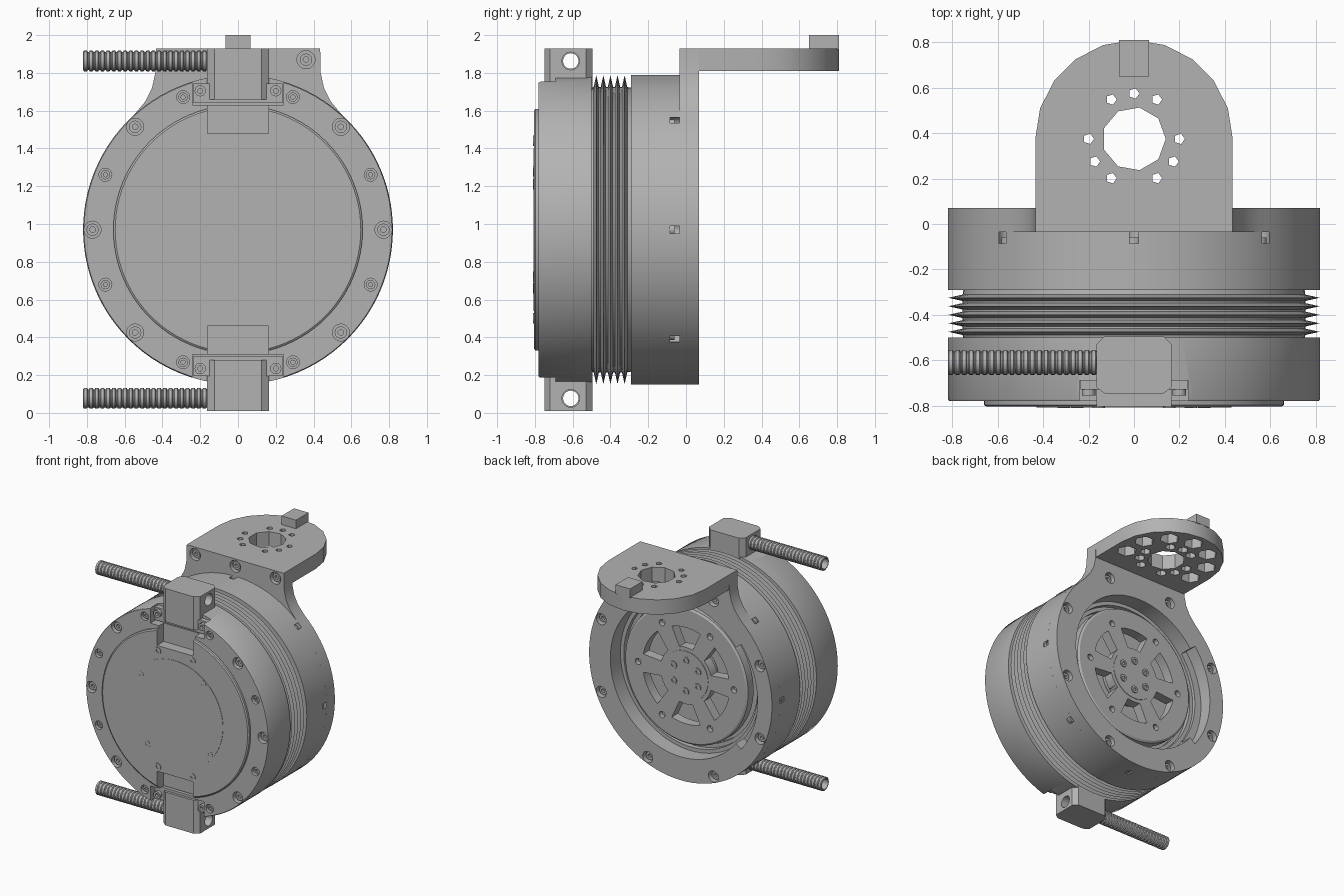
import bpy, bmesh
from math import sin, cos, pi, radians

cube = bpy.data.objects.get("Cube")
if cube:
    bpy.data.objects.remove(cube)

grey = bpy.data.materials.new("machined_grey")
grey.use_nodes = True
grey.diffuse_color = (0.45, 0.45, 0.45, 1)
grey.node_tree.nodes["Principled BSDF"].inputs["Base Color"].default_value = (0.45, 0.45, 0.45, 1)

C = 0.97  # height of the main axis
R = 0.82  # main radius
PLACE = {"x": lambda u, v, w: (w, u, v),
         "y": lambda u, v, w: (u, w, v),
         "z": lambda u, v, w: (u, v, w)}


def finish(name, bm):
    bmesh.ops.remove_doubles(bm, verts=bm.verts, dist=1e-5)
    bmesh.ops.recalc_face_normals(bm, faces=bm.faces)
    me = bpy.data.meshes.new(name)
    bm.to_mesh(me)
    bm.free()
    me.materials.append(grey)
    ob = bpy.data.objects.new(name, me)
    bpy.context.scene.collection.objects.link(ob)
    shade(me)
    return ob


def shade(me):
    me.shade_smooth()
    me.set_sharp_from_angle(angle=radians(32))


def prism(name, axis, outline, a, b):
    """Extrude a 2D outline along an axis from a to b."""
    bm = bmesh.new()
    put = PLACE[axis]
    low = [bm.verts.new(put(u, v, a)) for u, v in outline]
    top = [bm.verts.new(put(u, v, b)) for u, v in outline]
    bm.faces.new(low)
    bm.faces.new(top)
    for i in range(len(low)):
        j = (i + 1) % len(low)
        bm.faces.new((low[i], low[j], top[j], top[i]))
    return finish(name, bm)


def lathe(name, axis, centre, profile, seg=96, closed=False):
    """Turn (radius, position) points about an axis."""
    bm = bmesh.new()
    put = PLACE[axis]
    rings = [[bm.verts.new(put(centre[0] + r * cos(2 * pi * k / seg),
                               centre[1] + r * sin(2 * pi * k / seg), w))
              for k in range(seg)] for r, w in profile]
    if closed:
        rings.append(rings[0])
    for p, q in zip(rings, rings[1:]):
        for k in range(seg):
            m = (k + 1) % seg
            bm.faces.new((p[k], p[m], q[m], q[k]))
    return finish(name, bm)


def arc(u, v, r, start, end, n):
    return [(u + r * cos(radians(start + (end - start) * i / n)),
             v + r * sin(radians(start + (end - start) * i / n))) for i in range(n + 1)]


def rod(axis, u, v, r, a, b, seg=20):
    return prism("cutter", axis, arc(u, v, r, 0, 360 - 360 / seg, seg - 1), a, b)


def box(name, x0, x1, y0, y1, z0, z1):
    return prism(name, "z", [(x0, y0), (x1, y0), (x1, y1), (x0, y1)], z0, z1)


def cut(ob, cutters):
    """Subtract the cutters for good, then discard them."""
    for c in cutters:
        c.hide_render = True
        mod = ob.modifiers.new("cut", "BOOLEAN")
        mod.operation = "DIFFERENCE"
        mod.solver = "EXACT"
        mod.object = c
    graph = bpy.context.evaluated_depsgraph_get()
    me = bpy.data.meshes.new_from_object(ob.evaluated_get(graph))
    ob.modifiers.clear()
    ob.data = me
    shade(me)
    for c in cutters:
        bpy.data.objects.remove(c)


def screw(name, x, z, face, depth, r):
    """Socket-head screw; face is its outer end, depth is signed inward."""
    lathe(name, "y", (x, z), [(0, face + depth * 0.6), (r * 0.45, face + depth * 0.6),
                              (r * 0.45, face), (r, face), (r, face + depth),
                              (0, face + depth)], 12)


def polar(r, deg):
    return r * cos(radians(deg)), C + r * sin(radians(deg))


# Front housing with edge notches, screw holes and connector recesses
housing = lathe("front_housing", "y", (0, C), [(0, -.78), (R - .005, -.78), (R, -.77), (R, -.5), (0, -.5)])
cutters = []
for k in range(8):
    x, z = polar(.77, 45 * k)
    if k % 4 != 2:
        cutters.append(rod("y", x, z, .045, -.82, -.735))
        screw("front_edge_screw", x, z, -.76, .03, .033)
    x, z = polar(.76, 45 * k + 22.5)
    cutters.append(rod("y", x, z, .034, -.82, -.75))
    screw("front_face_screw", x, z, -.765, .02, .025)
cover = lathe("front_cover", "y", (0, C), [(0, -.805), (.65, -.805), (.66, -.798), (.66, -.775), (0, -.775)])
slots = []
for s in (1, -1):
    za, zb, zc = C + s * .51, C + s * .66, C + s * .9
    cutters.append(box("cutter", -.24, .24, -.9, -.69, min(zb, zc), max(zb, zc)))
    for group in (cutters, slots):
        group.append(box("cutter", -.162, .162, -.9, -.72, min(za, zc), max(za, zc)))
cut(housing, cutters)
cut(cover, slots)
lathe("cover_cap", "y", (0, C), [(0, -.808), (.43, -.808), (.43, -.8), (0, -.8)])
for x, z in ((-.155, 1.44), (.155, 1.44), (.25, 1.28), (-.31, 1.21),
             (-.25, .66), (.31, .72), (-.155, .5), (.155, .5)):
    screw("cover_screw", x, z, -.81, .02, .028)

# Bellows with thin sharp fins
profile = [(0, -.51), (.75, -.51)]
for k in range(5):
    y = -.475 + .0375 * k
    profile += [(.755, y - .014), (.818, y), (.755, y + .014)]
lathe("bellows", "y", (0, C), profile + [(.75, -.28), (0, -.28)], 64)

# Rear housing with stepped cavity
rear = lathe("rear_housing", "y", (0, C),
             [(0, -.29), (R, -.29), (R, -.035), (.63, -.035), (.63, -.06), (.6, -.06),
              (.6, -.1), (.57, -.1), (.57, -.14), (0, -.14)])
cutters = []
for k in range(8):
    x, z = polar(.78, 45 * k)
    cutters.append(rod("y", x, z, .045, -.085, 0))
    screw("rear_edge_screw", x, z, -.06, -.03, .033)
cut(rear, cutters)

# Spoked output wheel
wheel = lathe("output_wheel", "y", (0, C), [(0, -.08), (.55, -.08), (.55, -.01), (.535, 0), (0, 0)])
cutters = []
for k in range(6):
    a = 30 + 60 * k
    window = arc(0, C, .39, a - 19, a + 19, 8) + arc(0, C, .23, a + 15, a - 15, 6)
    cutters.append(prism("cutter", "y", window, -.2, .1))
    x, z = polar(.43, a + 30)
    cutters.append(rod("y", x, z, .026, -.04, .1, 12))
    screw("hub_screw", *polar(.125, a), .012, -.03, .03)
cut(wheel, cutters)
lathe("wheel_hub", "y", (0, C), [(0, 0.004), (.2, .004), (.2, -.13), (0, -.13)], 48)

# Back mounting plate: ring with shoulders rising to the shelf
side = [(.49, 1.65), (.455, 1.72), (.438, 1.8), (.435, 1.93)]
outline = arc(0, C, R, 132, 408, 72) + side + [(-x, z) for x, z in reversed(side)]
plate = prism("mounting_plate", "y", outline, -.035, .07)
cutters = [rod("y", 0, C, .63, -.1, .1, 96),
           prism("cutter", "y", arc(0, C, .69, 142, 218, 20) + arc(0, C, .55, 218, 142, 12), -.1, .1)]
for k in range(8):
    x, z = polar(.77, 45 * k + 22.5)
    cutters.append(rod("y", x, z, .045, .02, .2))
    screw("plate_screw", x, z, .045, -.03, .033)
for x in (-.36, 0, .36):
    cutters.append(rod("y", x, 1.87, .048, -.1, .005))
    screw("shoulder_screw", x, 1.87, -.02, .03, .033)
cut(plate, cutters)

# Horizontal shelf with centre bore, screw holes and underside pockets
shelf = prism("shelf", "z", [(.435, .065)] + arc(0, .375, .435, 0, 180, 10) + [(-.435, .065)], 1.81, 1.93)
cutters = [rod("z", 0, .375, .14, 1.7, 2, 9)]
for a in (-60, -30, 0, 60, 90, 120, 180, 210, 240):
    u, v = .2 * cos(radians(a)), .375 + .2 * sin(radians(a))
    cutters += [rod("z", u, v, .024, 1.7, 2, 5), rod("z", u, v, .04, 1.7, 1.86, 6)]
for a in range(-15, 200, 35):
    u, v = .325 * cos(radians(a)), .375 + .325 * sin(radians(a))
    cutters.append(rod("z", u, v, .075, 1.7, 1.89, 6))
cut(shelf, cutters)
box("shelf_tab", -.065, .065, .65, .81, 1.925, 2.0)

# Cable connectors and ribbed conduits, top and bottom
ribs = []
for k in range(22):
    x = -.82 + .03 * k
    ribs += [(.048, x), (.055, x + .005), (.055, x + .02), (.048, x + .025)]
ribs += [(.048, -.15), (.041, -.15), (.041, -.82)]
for s in (1, -1):
    z = C + s * .893
    low, high = sorted((C + s * .69, C + s * .96))
    block = prism("connector", "z", [(-.165, -.72), (-.125, -.75), (.125, -.75), (.165, -.72),
                                     (.165, -.53), (.13, -.495), (-.13, -.495), (-.165, -.53)], low, high)
    cut(block, [rod("x", -.61, z, .047, -.3, .3)])
    low, high = sorted((C + s * .67, C + s * .775))
    box("connector_ears", -.235, .235, -.73, -.685, low, high)
    for x in (-.2, .2):
        screw("connector_screw", x, C + s * .735, -.755, .04, .03)
    lathe("conduit", "x", (-.61, z), ribs, 20, True)
